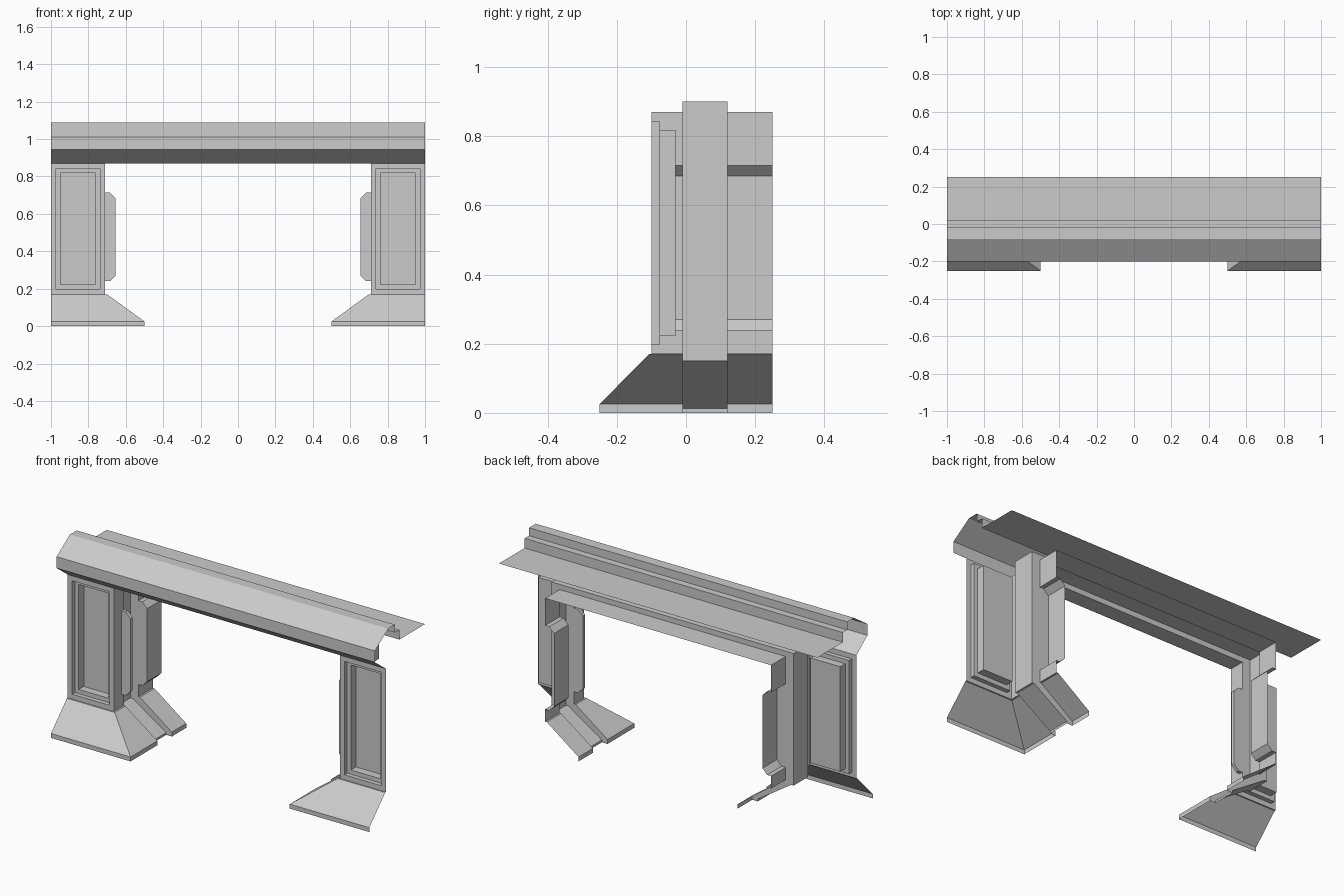
import bpy, bmesh

if "Cube" in bpy.data.objects:
    bpy.data.objects.remove(bpy.data.objects["Cube"])


def build(name, polys, mirror=True):
    """Make an object from polygons, welded, and mirrored across x = 0."""
    bm = bmesh.new()
    for p in polys:
        bm.faces.new([bm.verts.new(v) for v in p])
    bmesh.ops.remove_doubles(bm, verts=bm.verts, dist=1e-5)
    me = bpy.data.meshes.new(name)
    bm.to_mesh(me)
    bm.free()
    ob = bpy.data.objects.new(name, me)
    bpy.context.collection.objects.link(ob)
    if mirror:
        ob.modifiers.new("Mirror", 'MIRROR').use_axis[0] = True
    return ob


def sweep_y(prof, y0, y1):
    """Open (x, z) profile drawn out between two depths."""
    return [[(a[0], y0, a[1]), (b[0], y0, b[1]), (b[0], y1, b[1]), (a[0], y1, a[1])]
            for a, b in zip(prof, prof[1:])]


def flat(prof, y, flip=False):
    pts = [(x, y, z) for x, z in prof]
    return pts[::-1] if flip else pts


# Half profiles of the opening (x, z)
foot = [(.5, 0), (.5, .025), (.70, .17), (.71, .17)]
bump = [(.71, .24), (.685, .24), (.655, .27), (.655, .685), (.685, .715), (.71, .715)]
head = [(.71, .87), (0, .87)]
groove = [(.535, 0), (.535, .013), (.745, .15), (.76, .15), (.76, .9), (0, .9)]
full = foot + bump + head
Y_FRONT, Y_BUMP, Y_G0, Y_G1, Y_BACK = -.1, -.03, -.01, .12, .25

# Inner jamb and soffit, in front of and behind the groove
build("front_jamb",
      sweep_y([foot[-1]] + head, Y_FRONT, Y_BUMP)
      + sweep_y([foot[-1]] + bump + head, Y_BUMP, Y_G0)
      + [flat(bump, Y_BUMP, True)])
build("back_jamb", sweep_y(full, Y_G1, Y_BACK))

# Door groove with its side walls
ring = full + groove[::-1]
build("door_groove", sweep_y(groove, Y_G0, Y_G1)
      + [flat(ring, Y_G0), flat(ring, Y_G1, True)])

# Mitred sloping foot around the front corner
skirt = []
levels = [(.5, -.25, 0), (.5, -.25, .025), (.70, -.107, .17), (.71, -.1, .17)]
for (x0, y0, z0), (x1, y1, z1) in zip(levels, levels[1:]):
    skirt.append([(x0, y0, z0), (1, y0, z0), (1, y1, z1), (x1, y1, z1)])
    skirt.append([(x0, Y_G0, z0), (x0, y0, z0), (x1, y1, z1), (x1, Y_G0, z1)])
build("foot_skirt", skirt)


# Front pillar panel with a two-step recess
def rect(inset, y):
    a, b, c, d = .71 + inset, 1 - inset, .17 + inset, .87 - inset
    return [(a, y, c), (b, y, c), (b, y, d), (a, y, d)]


rings = [rect(i, y) for i, y in
         [(0, -.1), (.028, -.1), (.028, -.075), (.052, -.075), (.052, -.03)]]
panel = [rings[-1]]
for r, s in zip(rings, rings[1:]):
    panel += [[r[i], r[(i + 1) % 4], s[(i + 1) % 4], s[i]] for i in range(4)]
build("pillar_panel", panel)

# Lintel: open (y, z) profile running the whole width
lintel = [(-.1, .87), (-.2, .945), (-.2, 1.01), (-.08, 1.09), (-.02, 1.09),
          (-.02, 1.045), (.02, 1.045), (.02, .99), (.25, .99)]
build("lintel", [[(1, *a), (1, *b), (-1, *b), (-1, *a)]
                 for a, b in zip(lintel, lintel[1:])], mirror=False)
